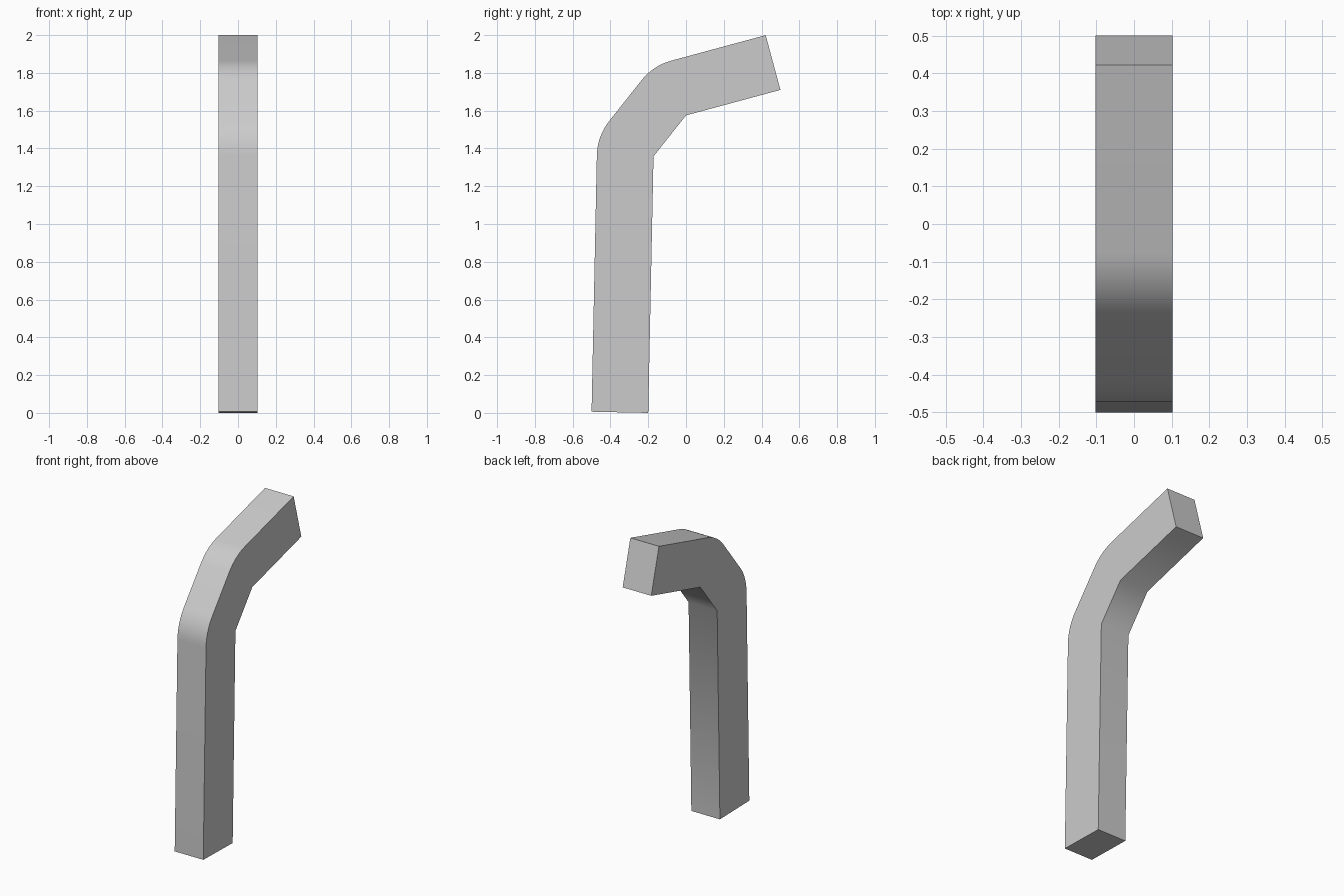
import bpy, bmesh, math
from mathutils import Vector

if "Cube" in bpy.data.objects:
    bpy.data.objects.remove(bpy.data.objects["Cube"])

HALF_WIDTH = 0.102
DEPTH = 0.3
STEPS = 8

# inner edge of the bent bar in (y, z), from foot to tip
inner = [Vector(p) for p in ((-0.2, 0.0), (-0.172, 1.358), (0.0, 1.575), (0.5, 1.71))]

# outer edge: offset of the inner edge, with rounded bends
angles = []
for a, b in zip(inner, inner[1:]):
    d = b - a
    angles.append(math.atan2(d.y, d.x) + math.pi / 2)


def offset(p, ang):
    return p + DEPTH * Vector((math.cos(ang), math.sin(ang)))


outer = [offset(inner[0], angles[0])]
for p, a0, a1 in zip(inner[1:-1], angles, angles[1:]):
    outer += [offset(p, a0 + (a1 - a0) * i / STEPS) for i in range(STEPS + 1)]
outer.append(offset(inner[-1], angles[-1]))

# extrude the profile across x
bm = bmesh.new()
face = bm.faces.new([bm.verts.new((-HALF_WIDTH, p.x, p.y)) for p in inner + outer[::-1]])
ext = bmesh.ops.extrude_face_region(bm, geom=[face], use_keep_orig=True)
verts = [g for g in ext["geom"] if isinstance(g, bmesh.types.BMVert)]
bmesh.ops.translate(bm, verts=verts, vec=(2 * HALF_WIDTH, 0, 0))
bmesh.ops.recalc_face_normals(bm, faces=bm.faces[:])

mesh = bpy.data.meshes.new("bent_bar")
bm.to_mesh(mesh)
bm.free()
bar = bpy.data.objects.new("bent_bar", mesh)
bpy.context.collection.objects.link(bar)

# smooth bends, sharp sides and ends
bpy.context.view_layer.objects.active = bar
bar.select_set(True)
bpy.ops.object.shade_smooth_by_angle(angle=math.radians(45))
